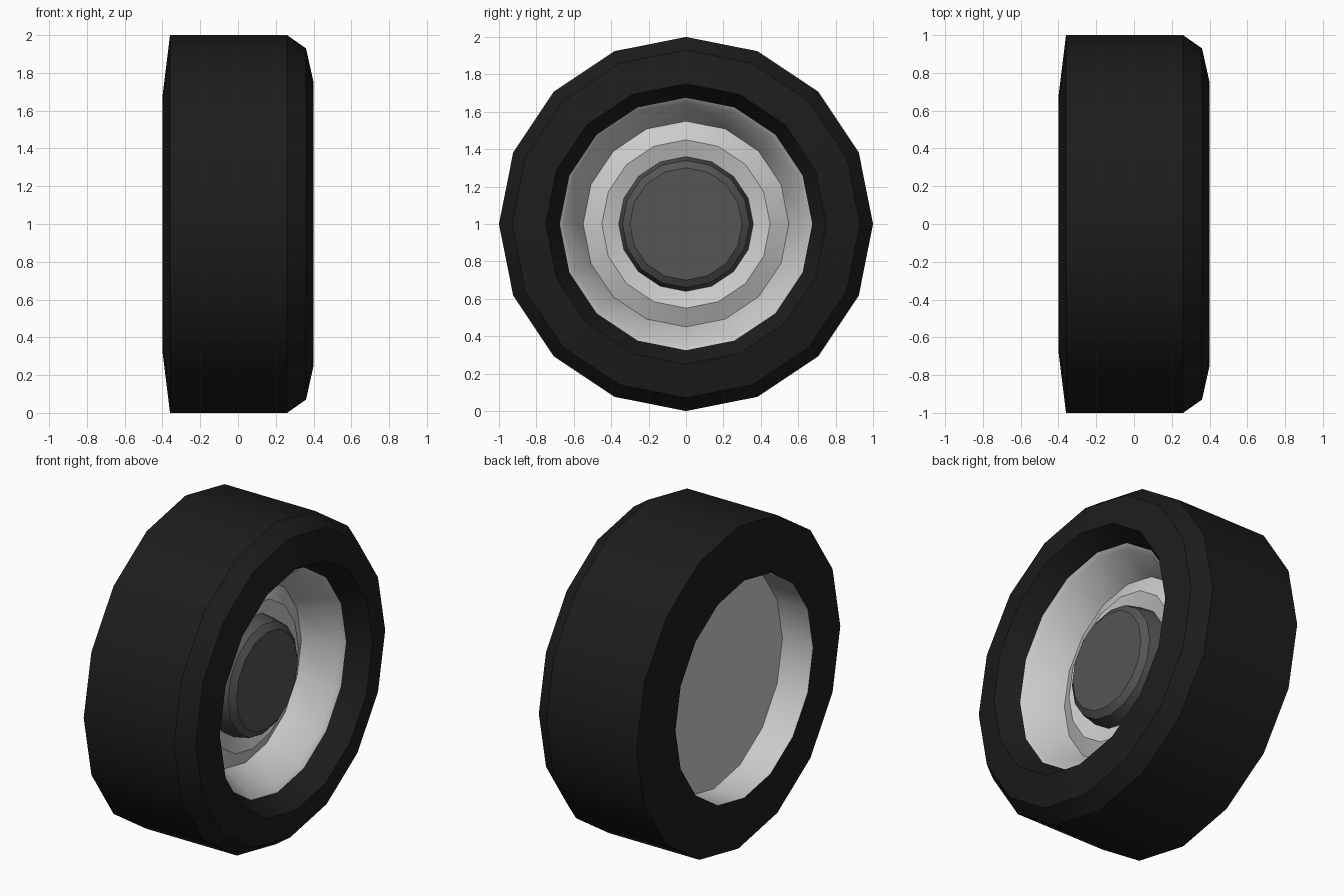
import bpy, bmesh, math

if "Cube" in bpy.data.objects:
    bpy.data.objects.remove(bpy.data.objects["Cube"])

SIDES = 16


def material(name, value):
    m = bpy.data.materials.new(name)
    m.diffuse_color = (value, value, value, 1)
    m.use_nodes = True
    m.node_tree.nodes["Principled BSDF"].inputs["Base Color"].default_value = m.diffuse_color
    return m


def lathe(name, profile, mat=None, closed_axis=True):
    """Revolve (x, radius) points about the axle; radius 0 ends in a flat cap."""
    bm = bmesh.new()
    rings = []
    for x, r in profile:
        rings.append([bm.verts.new((x, r * math.cos(a), 1 + r * math.sin(a)))
                      for a in (2 * math.pi * i / SIDES for i in range(SIDES))]
                     if r > 0 else None)
    for i in range(len(rings) - 1):
        a, b = rings[i], rings[i + 1]
        if a is None:
            bm.faces.new(b)
        elif b is None:
            bm.faces.new(a[::-1])
        else:
            for k in range(SIDES):
                n = (k + 1) % SIDES
                bm.faces.new((a[k], b[k], b[n], a[n]))
    # outward direction: profiles run back to front over the outside
    for f in bm.faces:
        f.normal_flip()
    me = bpy.data.meshes.new(name)
    bm.to_mesh(me)
    bm.free()
    ob = bpy.data.objects.new(name, me)
    bpy.context.collection.objects.link(ob)
    if mat:
        me.materials.append(mat)
    bpy.ops.object.select_all(action='DESELECT')
    ob.select_set(True)
    bpy.context.view_layer.objects.active = ob
    bpy.ops.object.shade_smooth_by_angle(angle=math.radians(28))
    return ob


rubber = material("rubber", 0.012)
cap_dark = material("dark_cap", 0.09)

# Tyre: back wall, tread, front shoulder, bead
lathe("tyre", [(-0.40, 0.675), (-0.36, 1.0), (0.26, 1.0), (0.36, 0.93),
               (0.40, 0.75), (0.27, 0.675)], rubber)

# Rim front: lip, sloped barrel, raised ring around the hub
lathe("rim_front", [(0.27, 0.675), (0.25, 0.65), (0.05, 0.55),
                    (0.10, 0.45), (0.07, 0.36)])

# Rim back: straight barrel closed by a flat plate
lathe("rim_back", [(-0.19, 0), (-0.19, 0.675), (-0.40, 0.675)])

# Hub cap: bevelled dark disc
lathe("hub_cap", [(0.07, 0.36), (0.17, 0.34), (0.20, 0.30), (0.20, 0)], cap_dark)
